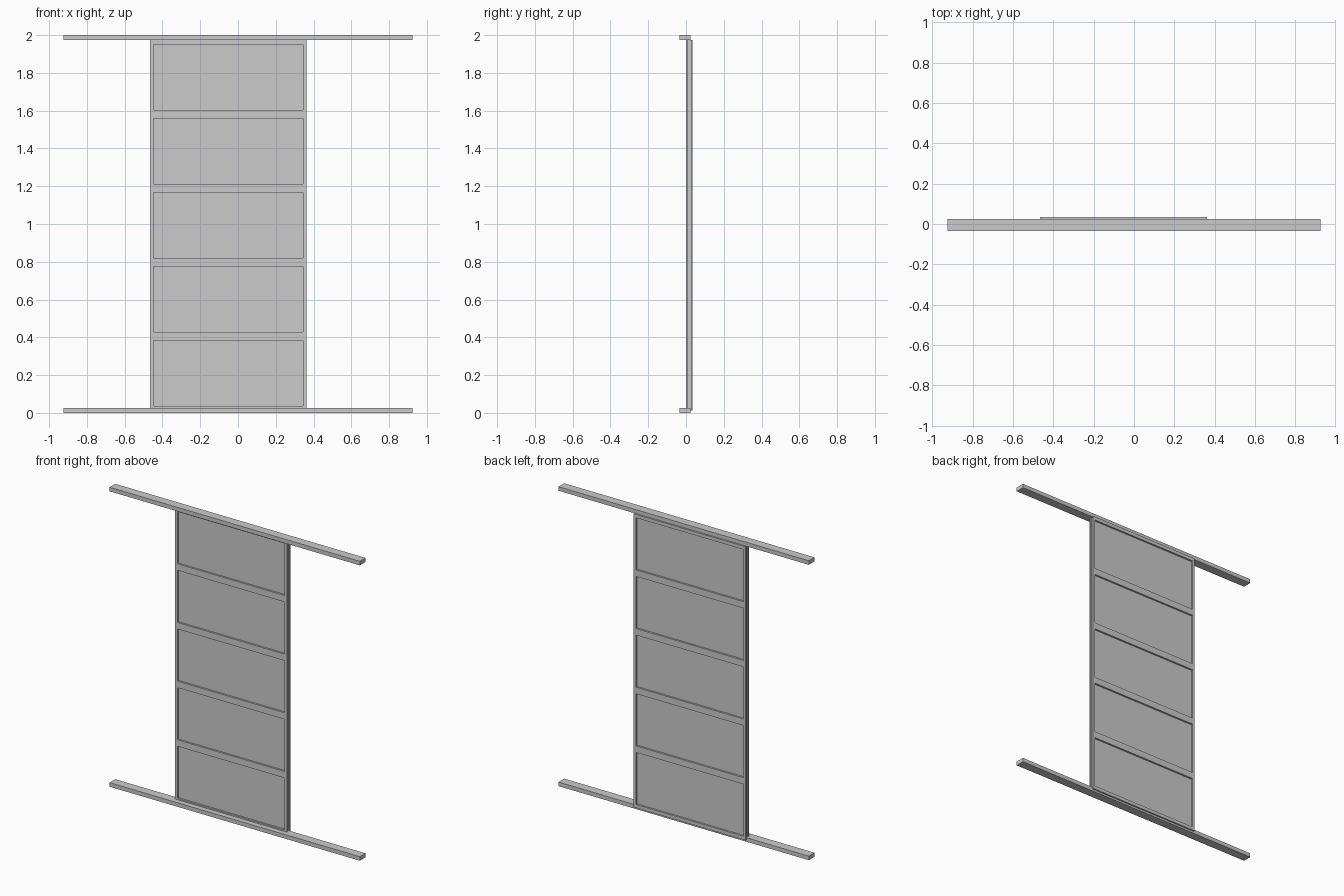
import bpy, bmesh

if "Cube" in bpy.data.objects:
    bpy.data.objects.remove(bpy.data.objects["Cube"])

def box(name, x, y, z):
    """Box from (min, max) ranges."""
    bm = bmesh.new()
    bmesh.ops.create_cube(bm, size=1)
    for v in bm.verts:
        v.co = [r[0] if c < 0 else r[1] for c, r in zip(v.co, (x, y, z))]
    me = bpy.data.meshes.new(name)
    bm.to_mesh(me)
    bm.free()
    ob = bpy.data.objects.new(name, me)
    bpy.context.collection.objects.link(ob)
    return ob

def extrude_profile(name, pts, z0, z1):
    """Closed xy profile extruded upward."""
    bm = bmesh.new()
    face = bm.faces.new([bm.verts.new((x, y, z0)) for x, y in pts])
    top = bmesh.ops.extrude_face_region(bm, geom=[face])["geom"]
    for v in top:
        if isinstance(v, bmesh.types.BMVert):
            v.co.z = z1
    bmesh.ops.recalc_face_normals(bm, faces=bm.faces)
    me = bpy.data.meshes.new(name)
    bm.to_mesh(me)
    bm.free()
    bpy.context.collection.objects.link(bpy.data.objects.new(name, me))

XL, XR = -0.465, 0.362      # door sides
Y0, Y1 = 0.0, 0.035         # door front and back
Z0, Z1 = 0.013, 1.974       # door bottom and top
STILE, BAR, END = 0.017, 0.044, 0.023
N = 5

# Floor and ceiling tracks
for name, z in (("bottom_track", (0, 0.027)), ("top_track", (1.973, 2.0))):
    box(name, (-0.925, 0.925), (-0.035, 0.025), z)

# Stiles with a shallow grip groove on the outer edge
for name, x, s in (("left_stile", XL, 1), ("right_stile", XR, -1)):
    prof = [(0, Y0), (STILE, Y0), (STILE, Y1), (0, Y1),
            (0, Y1 - 0.008), (0.008, Y1 - 0.008), (0.008, Y0 + 0.008), (0, Y0 + 0.008)]
    extrude_profile(name, [(x + s * px, py) for px, py in prof], Z0, Z1)

# Panels with the cross bars between them
inner = (XL + STILE, XR - STILE)
height = (Z1 - Z0 - 2 * END - (N - 1) * BAR) / N
box("bottom_bar", inner, (Y0, Y1), (Z0, Z0 + END))
box("top_bar", inner, (Y0, Y1), (Z1 - END, Z1))
for i in range(N):
    z = Z0 + END + i * (height + BAR)
    box(f"panel_{i + 1}", inner, (Y0 + 0.012, Y1 - 0.012), (z, z + height))
    if i < N - 1:
        box(f"cross_bar_{i + 1}", inner, (Y0, Y1), (z + height, z + height + BAR))
